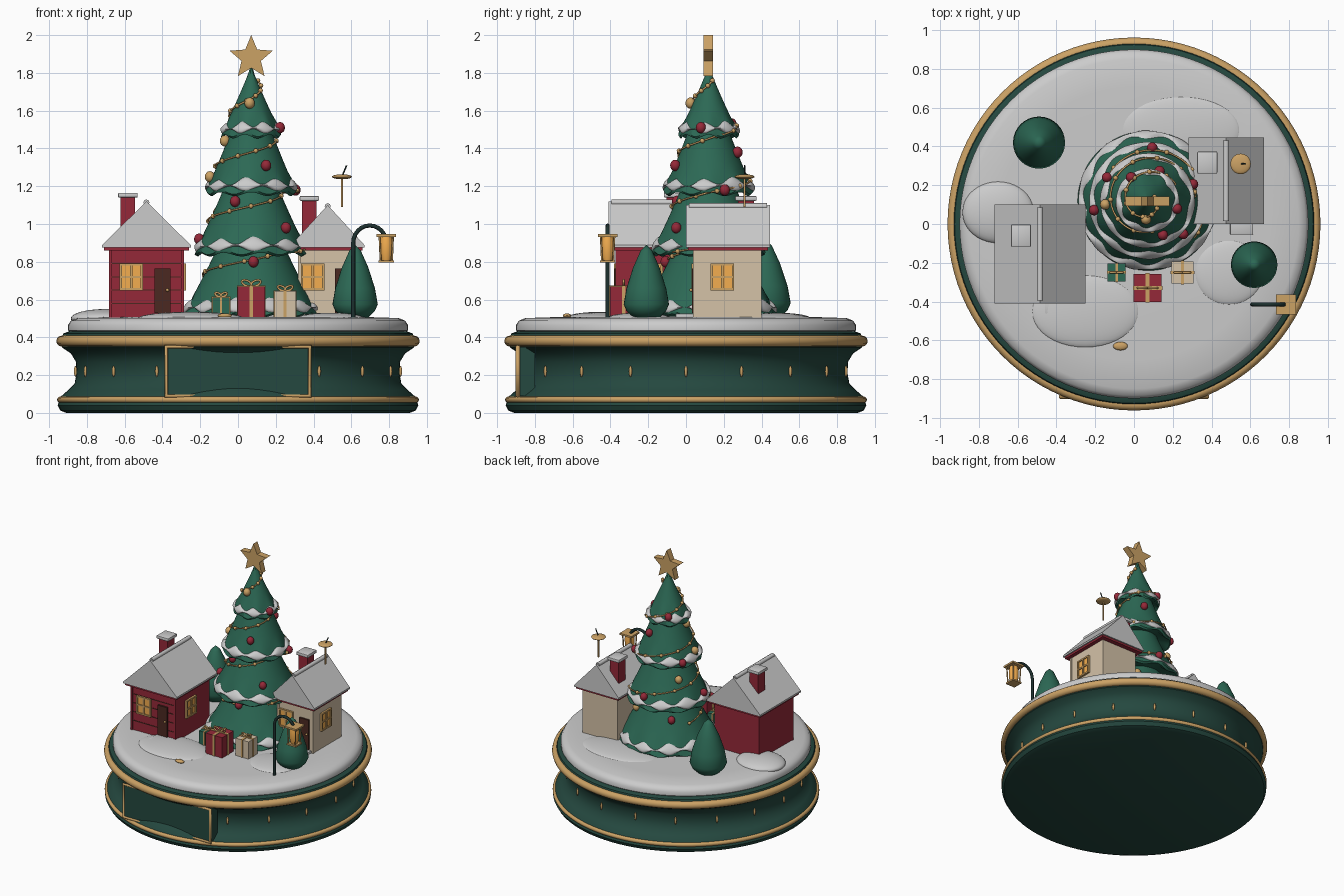
import bpy, bmesh
from math import sin, cos, pi, radians, sqrt
from mathutils import Vector

if "Cube" in bpy.data.objects:
    bpy.data.objects.remove(bpy.data.objects["Cube"])

def mat(name, r, g, b):
    m = bpy.data.materials.new(name)
    m.diffuse_color = (r, g, b, 1)
    m.use_nodes = True
    m.node_tree.nodes["Principled BSDF"].inputs["Base Color"].default_value = m.diffuse_color
    return m

SNOW = mat("snow", .84, .84, .81)
GREEN = mat("fir_green", .025, .14, .09)
BASE = mat("base_green", .018, .065, .05)
GOLD = mat("gold", .6, .36, .13)
RED = mat("red", .3, .022, .04)
CREAM = mat("cream", .66, .54, .39)
GLOW = mat("window_glow", .9, .42, .08)
DARK = mat("dark_wood", .07, .022, .015)
IRON = mat("iron", .012, .03, .028)

def finish(name, bm, m, angle=35):
    bmesh.ops.remove_doubles(bm, verts=bm.verts, dist=1e-5)
    bmesh.ops.recalc_face_normals(bm, faces=bm.faces)
    me = bpy.data.meshes.new(name)
    bm.to_mesh(me)
    bm.free()
    me.polygons.foreach_set("use_smooth", [True] * len(me.polygons))
    me.set_sharp_from_angle(angle=radians(angle))
    me.materials.append(m)
    o = bpy.data.objects.new(name, me)
    bpy.context.collection.objects.link(o)
    return o

def box(name, x, y, z, m, bevel=0):
    """Box from (min, max) pairs."""
    bm = bmesh.new()
    bmesh.ops.create_cube(bm, size=1)
    for v in bm.verts:
        v.co = [(a + b) / 2 + c * (b - a) for (a, b), c in zip((x, y, z), v.co)]
    if bevel:
        bmesh.ops.bevel(bm, geom=bm.edges[:], offset=bevel, segments=2, affect='EDGES', profile=.5)
    return finish(name, bm, m)

def ball(name, c, r, m, seg=16):
    r = r if isinstance(r, tuple) else (r, r, r)
    bm = bmesh.new()
    bmesh.ops.create_uvsphere(bm, u_segments=seg, v_segments=max(6, seg // 2), radius=1)
    for v in bm.verts:
        v.co = [p + q * s for p, q, s in zip(c, v.co, r)]
    return finish(name, bm, m, 60)

def lathe(name, rows, fn, m, c=(0, 0), seg=96, angle=40, closed=False):
    """Revolved surface; fn(row, theta) gives (radius, z)."""
    bm = bmesh.new()
    g = []
    for i in range(rows):
        ring = []
        for j in range(seg):
            t = 2 * pi * j / seg
            r, z = fn(i, t)
            ring.append(bm.verts.new((c[0] + r * cos(t), c[1] + r * sin(t), z)))
        g.append(ring)
    for i in range(rows if closed else rows - 1):
        a, b = g[i], g[(i + 1) % rows]
        for j in range(seg):
            k = (j + 1) % seg
            bm.faces.new((a[j], a[k], b[k], b[j]))
    return finish(name, bm, m, angle)

def turned(name, pts, m, **kw):
    return lathe(name, len(pts), lambda i, t: pts[i], m, **kw)

def hoop(name, R, z, r, m):
    pts = [(R + r * cos(a * pi / 6), z + r * sin(a * pi / 6)) for a in range(12)]
    return turned(name, pts, m, closed=True)

def tube(name, pts, r, m, cyclic=False):
    cu = bpy.data.curves.new(name, 'CURVE')
    cu.dimensions = '3D'
    cu.bevel_depth, cu.bevel_resolution, cu.use_fill_caps = r, 2, True
    s = cu.splines.new('POLY')
    s.points.add(len(pts) - 1)
    for p, q in zip(s.points, pts):
        p.co = (*q, 1)
    s.use_cyclic_u = cyclic
    cu.materials.append(m)
    o = bpy.data.objects.new(name, cu)
    bpy.context.collection.objects.link(o)

# Turned base, gold rings, studs and snow top
turned("base", [(0, 0), (.91, 0), (.94, .012), (.955, .04), (.94, .085), (.9, .12), (.865, .155), (.855, .21),
                (.858, .27), (.885, .315), (.93, .345), (.94, .38), (.925, .42), (.9, .43), (0, .43)], BASE)
hoop("lower_gold_ring", .942, .07, .016, GOLD)
hoop("upper_gold_ring", .933, .38, .029, GOLD)
turned("snow_ground", [(0, .42), (.88, .42), (.9, .437), (.9, .465), (.885, .488), (.85, .502), (.7, .507), (0, .51)], SNOW)
for i in range(18):
    t = radians(20 * i)
    ball("base_stud", (.86 * cos(t), .86 * sin(t), .22), (.009, .009, .03), GOLD, 10)
for n, (x, y, rx, ry, h) in enumerate([(-.7, .06, .185, .16, .05), (.24, .48, .31, .18, .03),
                                       (.49, -.25, .18, .17, .03), (-.25, -.45, .28, .19, .035)]):
    ball("snow_mound", (x, y, .5), (rx, ry, h), SNOW, 40)

# Front plate with gold frame
box("front_plate", (-.38, .38), (-.89, -.8), (.09, .35), BASE)
tube("plate_frame", [(-.38, -.89, .09), (.38, -.89, .09), (.38, -.89, .35), (-.38, -.89, .35)], .012, GOLD, True)

# Big tree: four flared tiers with scalloped snow edges (z bottom, r bottom, z top, r top, lobes)
TX, TY = .07, .12
TIERS = [(.525, .36, .9, .17, 11), (.85, .3, 1.22, .135, 9), (1.17, .24, 1.52, .1, 8), (1.475, .16, 1.83, .004, 7)]

def tier_r(T, z):
    zb, rb, zt, rt, n = T
    return rt + (rb - rt) * max(0, (zt - z) / (zt - zb)) ** 1.1

def tree_r(z):
    return max(tier_r(T, z) for T in TIERS if T[0] <= z <= T[2])

for T in TIERS:
    zb, rb, zt, rt, n = T
    def green(i, t):
        w = cos(n * t)
        if i == 0: return (0, zb + .04)
        if i == 1: return (rb * .8, zb + .01)
        if i == 2: return (rb * (.96 + .02 * w), zb - .012 + .01 * w)
        if i == 11: return (0, zt)
        z = zb + .012 * w + (zt - zb) * (i - 3) / 7 * .999
        return (tier_r(T, z) + (.006 * w if i < 5 else 0), z)
    lathe("tree_tier", 12, green, GREEN, (TX, TY), angle=60)
    def snow(i, t):
        w, k = cos(n * t + 1), .7 + .3 * rb / .3
        lo = zb + (.016 - .016 * w) * k
        hi = zb + (.06 + .022 * w + .008 * sin(3 * t)) * k
        s = i / 8
        z = lo + (hi - lo) * s
        return (tier_r(T, z) - .008 + .026 * sqrt(max(0, sin(pi * min(s, 1)))), z)
    lathe("tree_snow", 9, snow, SNOW, (TX, TY), seg=120, angle=80)

# Helical garland with beads
def on_tree(a, z, off=0):
    r = tree_r(z) + off
    return (TX + r * cos(a), TY + r * sin(a), z)
path = []
for i in range(250):
    a = radians(-200) + i * .0976
    path.append(on_tree(a, .81 + .285 * (a + pi / 2) / (2 * pi), .01))
path = [p for p in path if p[2] < 1.77]
tube("garland_wire", path, .005, GOLD)
for p in path[::6]:
    ball("garland_bead", p, .013, GOLD, 10)

# Baubles: angle, height, material
for a, z, m in [(-87, .8, RED), (190, .92, RED), (-43, .98, RED), (-117, 1.12, RED), (20, 1.18, RED), (-66, 1.31, RED),
                (68, 1.38, RED), (-15, 1.51, RED), (130, .76, RED), (85, .93, RED), (150, 1.2, RED), (125, 1.53, RED),
                (-95, 1.64, GOLD), (190, 1.44, GOLD), (145, 1.06, GOLD), (50, .78, GOLD), (185, 1.25, GOLD)]:
    ball("bauble", on_tree(radians(a), z, .014), (.027, .027, .03), m)

# Star on top
bm = bmesh.new()
vs = [bm.verts.new((TX + r * sin(k * pi / 5), TY - .027, 1.88 + r * cos(k * pi / 5)))
      for k in range(10) for r in [.12 if k % 2 == 0 else .054]]
f = bm.faces.new(vs)
ex = bmesh.ops.extrude_face_region(bm, geom=[f])
bmesh.ops.translate(bm, vec=(0, .05, 0), verts=[v for v in ex["geom"] if isinstance(v, bmesh.types.BMVert)])
finish("star", bm, GOLD, 20)

# Houses
def oriented(name, c, u, z, d, m, side):
    """Box on a wall: u along the wall, d outward; side=True for the +x wall, else the -y wall."""
    if side:
        box(name, (c[0] - .01, c[0] + d), (c[1] + u[0], c[1] + u[1]), z, m)
    else:
        box(name, (c[0] + u[0], c[0] + u[1]), (c[1] - d, c[1] + .01), z, m)

def window(c, z, side):
    w, h = .056, .065
    oriented("window_pane", c, (-w, w), (z - h, z + h), .008, GLOW, side)
    for u in (-w, 0, w):
        oriented("window_upright", c, (u - .006, u + .006), (z - h - .006, z + h + .006), .016, GOLD, side)
    for k in (-h, 0, h):
        oriented("window_rail", c, (-w, w), (z + k - .006, z + k + .006), .015, GOLD, side)

def house(x, y, zr, wall, win_x, door_x, chim):
    (x0, x1), (y0, y1) = x, y
    cx = (x0 + x1) / 2
    box("house_walls", (x0 + .04, x1 - .04), (y0 + .045, y1 - .045), (.49, .87), wall)
    box("roof_underside", (x0 + .01, x1 - .01), (y0 + .01, y1 - .01), (.86, .878), RED)
    bm = bmesh.new()
    sec = [(x0, .875), (x1, .875), (x1, .888), (cx, zr), (x0, .888)]
    f = bm.faces.new([bm.verts.new((px, y0, pz)) for px, pz in sec])
    ex = bmesh.ops.extrude_face_region(bm, geom=[f])
    bmesh.ops.translate(bm, vec=(0, y1 - y0, 0), verts=[v for v in ex["geom"] if isinstance(v, bmesh.types.BMVert)])
    finish("snowy_roof", bm, SNOW, 20)
    tube("roof_ridge", [(cx, y0 + .015, zr - .006), (cx, y1 - .015, zr - .006)], .016, SNOW)
    fy = y0 + .045
    for px in (x0 + .045, x1 - .045):
        box("corner_post", (px - .008, px + .008), (fy - .008, fy + .01), (.5, .865), wall)
    window((win_x, fy), .72, False)
    window((x1 - .04, (y0 + y1) / 2 - .03), .72, True)
    oriented("door", (door_x, fy), (-.042, .042), (.53, .765), .014, DARK, False)
    box("door_step", (door_x - .06, door_x + .06), (fy - .1, fy), (.5, .525), SNOW, .006)
    ball("door_knob", (door_x + .026, fy - .018, .65), .009, GOLD, 10)
    hx, hy, hz = chim
    box("chimney", (hx - .038, hx + .038), (hy - .042, hy + .042), (.92, hz), RED)
    box("chimney_snow", (hx - .052, hx + .052), (hy - .057, hy + .057), (hz - .005, hz + .02), SNOW, .006)

house((-.72, -.25), (-.41, .1), 1.12, RED, -.565, -.4, (-.583, -.06, 1.145))
house((.28, .67), (0, .445), 1.1, CREAM, .395, .555, (.378, .317, 1.128))
for z in (.58, .65, .72, .79):
    box("wall_board", (-.675, -.295), (-.368, -.36), (z - .003, z + .003), DARK)

# Roof vane
tube("vane_stem", [(.55, .31, 1.09), (.55, .31, 1.25)], .006, GOLD)
ball("vane_disc", (.55, .31, 1.25), (.053, .053, .013), GOLD, 20)
tube("vane_needle", [(.55, .31, 1.25), (.575, .31, 1.31)], .004, IRON)

# Street lamp
LX, LY = .785, -.415
tube("lamp_post", [(.61, LY, .5), (.61, LY, .9)] + [(.6975 - .0875 * cos(k * pi / 12), LY, .9 + .092 * sin(k * pi / 12))
     for k in range(1, 12)] + [(LX, LY, .93)], .011, IRON)
turned("lamp_glass", [(0, .8), (.024, .802), (.034, .84), (.036, .9), (.028, .94), (0, .942)], GLOW, c=(LX, LY), seg=20)
box("lamp_cap", (LX - .052, LX + .052), (LY - .052, LY + .052), (.932, .946), GOLD)
box("lamp_floor", (LX - .04, LX + .04), (LY - .04, LY + .04), (.795, .807), GOLD)
for sx in (-1, 1):
    for sy in (-1, 1):
        tube("lamp_bar", [(LX + sx * .03, LY + sy * .03, .8), (LX + sx * .036, LY + sy * .036, .94)], .005, GOLD)

# Small trees
for x, y, s, h in [(.62, -.21, 1, .89), (-.49, .42, 1.12, .92)]:
    prof = [(0, .5), (.07, .505), (.105, .54), (.12, .575), (.105, .66), (.07, .77), (.03, .86), (0, .89)]
    turned("small_tree", [(r * s, .5 + (z - .5) * (h - .5) / .39) for r, z in prof], GREEN, c=(x, y), seg=32, angle=60)

# Presents with ribbons and bows
for x, y, w, h, m in [(.07, -.33, .072, .67, RED), (-.09, -.25, .046, .612, GREEN), (.25, -.25, .057, .645, CREAM)]:
    box("present", (x - w, x + w), (y - w, y + w), (.505, h), m)
    e, b = w + .004, w * .14
    box("ribbon", (x - b, x + b), (y - e, y + e), (.505, h + .004), GOLD)
    box("ribbon", (x - e, x + e), (y - b, y + b), (.505, h + .004), GOLD)
    for s in (-1, 1):
        tube("bow_loop", [(x + s * w * .35 * (1 - cos(k * pi / 6)), y, h + .01 + w * .2 * (sin(k * pi / 6) + .5 * (1 - cos(k * pi / 6))))
                          for k in range(12)], .006, GOLD, True)

# Gold pebble in the snow
ball("gold_pebble", (-.07, -.63, .515), (.038, .022, .012), GOLD)
